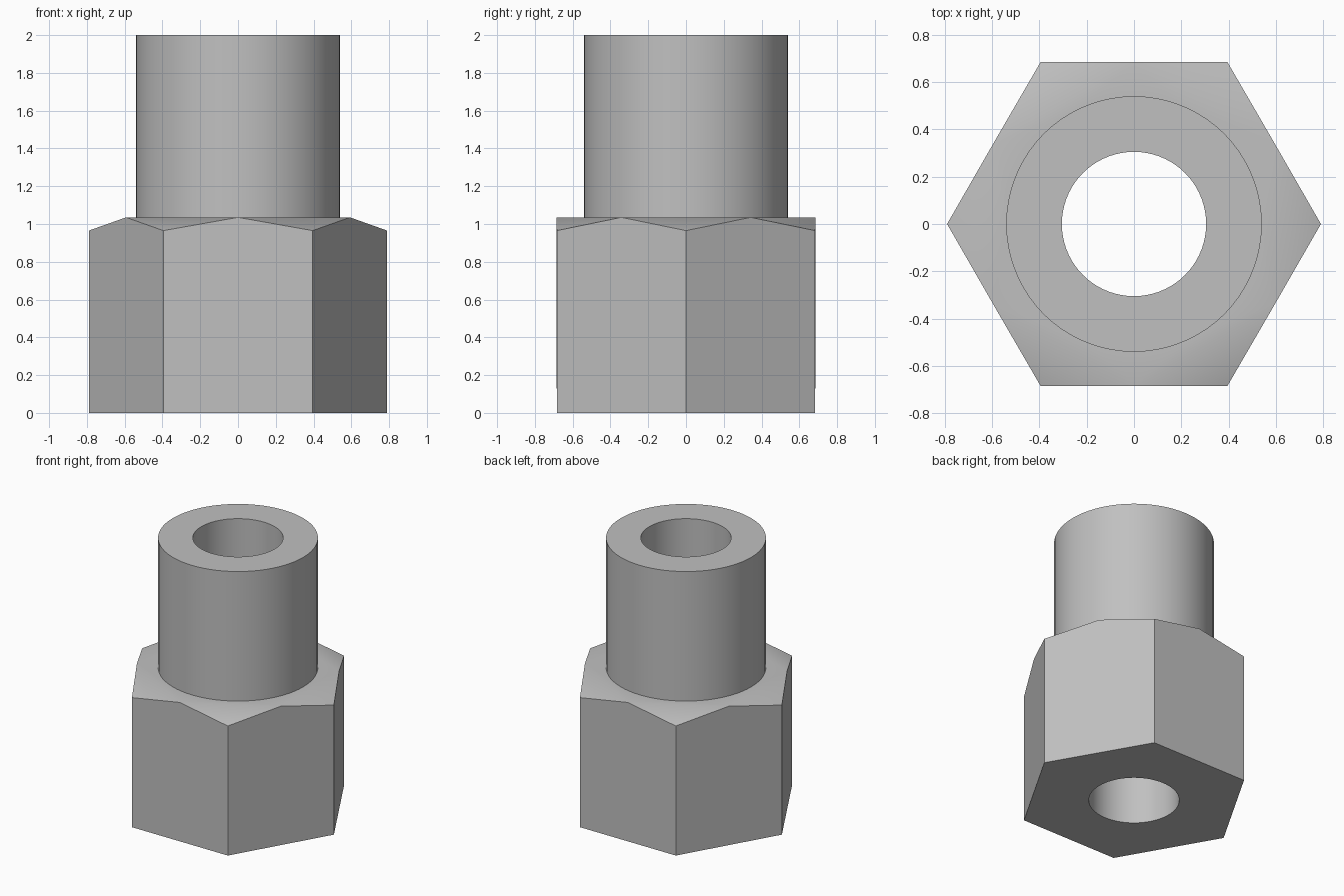
import bpy, bmesh
from math import cos, sin, pi, radians

cube = bpy.data.objects.get("Cube")
if cube:
    bpy.data.objects.remove(cube)

CORNER_R, FLAT_R = 0.79, 0.685
BARREL_R, BORE_R = 0.54, 0.305
CORNER_Z, SHOULDER_Z, TOP_Z = 0.965, 1.035, 2.0
SEGMENTS = 72

bm = bmesh.new()


def ring(radius, z, count, turn=0.0):
    angles = [2 * pi * i / count + turn for i in range(count)]
    return [bm.verts.new((radius * cos(a), radius * sin(a), z)) for a in angles]


def wall(a, b):
    """Quads between two rings of equal count."""
    for i in range(len(a)):
        j = (i + 1) % len(a)
        bm.faces.new((a[i], a[j], b[j], b[i]))


def loop_edges(verts):
    edges = []
    for i, v in enumerate(verts):
        pair = (v, verts[(i + 1) % len(verts)])
        edges.append(bm.edges.get(pair) or bm.edges.new(pair))
    return edges


def holed_face(outer, inner):
    """Flat face between an outline and a round hole."""
    bmesh.ops.triangle_fill(bm, use_beauty=True,
                            edges=loop_edges(outer) + loop_edges(inner))


# Hexagonal nut: six flats, each peaked at its middle, with cut corners
base = ring(CORNER_R, 0, 6)
corners = ring(CORNER_R, CORNER_Z, 6)
peaks = ring(FLAT_R, SHOULDER_Z, 6, pi / 6)
for i in range(6):
    j = (i + 1) % 6
    bm.faces.new((base[i], base[j], corners[j], peaks[i], corners[i]))
    bm.faces.new((corners[i], peaks[i], peaks[i - 1]))

# Round barrel and through bore
barrel_low = ring(BARREL_R, SHOULDER_Z, SEGMENTS)
barrel_top = ring(BARREL_R, TOP_Z, SEGMENTS)
bore_top = ring(BORE_R, TOP_Z, SEGMENTS)
bore_low = ring(BORE_R, 0, SEGMENTS)
wall(barrel_low, barrel_top)
wall(barrel_top, bore_top)
wall(bore_top, bore_low)

# Shoulder around the barrel and underside around the bore
holed_face(peaks, barrel_low)
holed_face(base, bore_low)
bmesh.ops.recalc_face_normals(bm, faces=bm.faces[:])

mesh = bpy.data.meshes.new("hex_sleeve")
bm.to_mesh(mesh)
bm.free()
sleeve = bpy.data.objects.new("hex_sleeve", mesh)
bpy.context.collection.objects.link(sleeve)

# Plain grey metal
grey = bpy.data.materials.new("plain grey")
grey.use_nodes = True
colour = (0.53, 0.53, 0.53, 1)
grey.diffuse_color = colour
grey.node_tree.nodes["Principled BSDF"].inputs["Base Color"].default_value = colour
mesh.materials.append(grey)

bpy.ops.object.select_all(action='DESELECT')
sleeve.select_set(True)
bpy.context.view_layer.objects.active = sleeve
bpy.ops.object.shade_smooth_by_angle(angle=radians(30))
